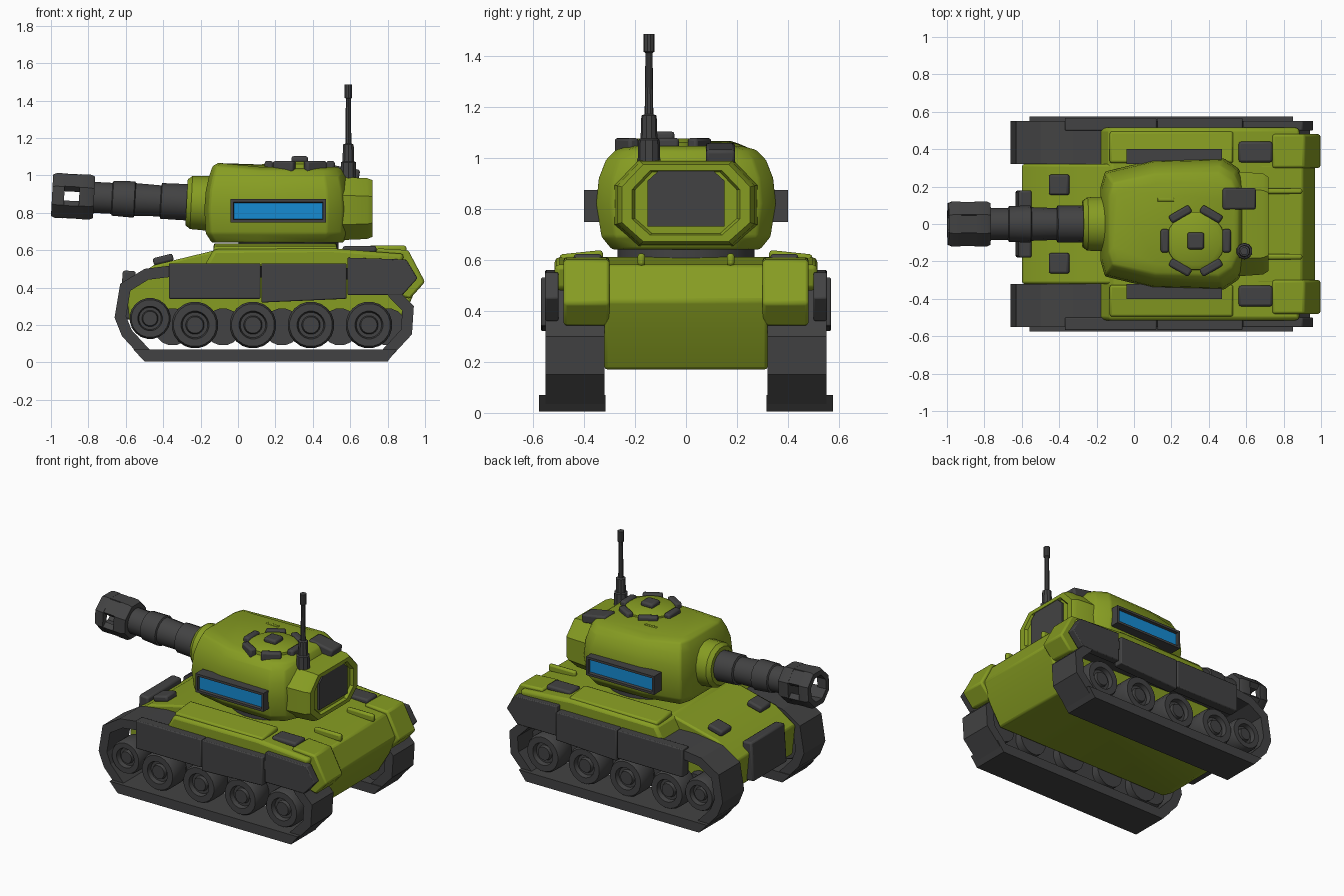
import bpy, bmesh, math
from mathutils import Matrix, Vector

cube = bpy.data.objects.get("Cube")
if cube:
    bpy.data.objects.remove(cube, do_unlink=True)


def material(name, rgb):
    m = bpy.data.materials.new(name)
    m.use_nodes = True
    m.diffuse_color = (*rgb, 1)
    bsdf = m.node_tree.nodes["Principled BSDF"]
    bsdf.inputs["Base Color"].default_value = (*rgb, 1)
    bsdf.inputs["Roughness"].default_value = 0.7
    return m


GREEN = material("olive_green", (0.24, 0.335, 0.016))
DARK = material("dark_grey", (0.055, 0.055, 0.056))
BLUE = material("window_blue", (0.008, 0.26, 0.65))


def finish(name, bm, mat, bevel=0.0, matrix=None, smooth=35, extra=()):
    bmesh.ops.recalc_face_normals(bm, faces=bm.faces)
    mesh = bpy.data.meshes.new(name)
    bm.to_mesh(mesh)
    bm.free()
    for m in (mat, *extra):
        mesh.materials.append(m)
    ob = bpy.data.objects.new(name, mesh)
    bpy.context.collection.objects.link(ob)
    if matrix:
        ob.matrix_world = matrix
    if bevel:
        mod = ob.modifiers.new("Bevel", 'BEVEL')
        mod.width, mod.segments, mod.limit_method = bevel, 2, 'ANGLE'
    bpy.ops.object.select_all(action='DESELECT')
    ob.select_set(True)
    bpy.context.view_layer.objects.active = ob
    bpy.ops.object.shade_smooth_by_angle(angle=math.radians(smooth))
    return ob


def loft(name, rings, mat, closed=False, **kw):
    """Bridge equal-sized loops of points; cap the ends unless closed."""
    bm = bmesh.new()
    loops = [[bm.verts.new(p) for p in ring] for ring in rings]
    pairs = list(zip(loops, loops[1:]))
    if closed:
        pairs.append((loops[-1], loops[0]))
    else:
        bm.faces.new(loops[0])
        bm.faces.new(loops[-1])
    for a, b in pairs:
        for i in range(len(a)):
            j = (i + 1) % len(a)
            bm.faces.new((a[i], a[j], b[j], b[i]))
    return finish(name, bm, mat, **kw)


def prism(name, profile, y0, y1, mat, **kw):
    return loft(name, [[(x, y, z) for x, z in profile] for y in (y0, y1)], mat, **kw)


def lathe(name, profile, n, mat, matrix, closed=False, **kw):
    turn = [(i + 0.5) * math.tau / n for i in range(n)]
    rings = [[(r * math.cos(a), r * math.sin(a), h) for a in turn] for r, h in profile]
    return loft(name, rings, mat, closed=closed, matrix=matrix, **kw)


def box(name, centre, size, mat, bevel=0.012, rot=None):
    bm = bmesh.new()
    bmesh.ops.create_cube(bm, size=1, matrix=Matrix.Diagonal((*size, 1)))
    return finish(name, bm, mat, bevel, Matrix.Translation(centre) @ (rot or Matrix()))


def inset_profile(pts, t):
    """Offset a counter-clockwise outline inward."""
    out = []
    for i, p in enumerate(pts):
        p, a, b = Vector(p), Vector(pts[i - 1]), Vector(pts[(i + 1) % len(pts)])
        d1, d2 = (p - a).normalized(), (b - p).normalized()
        n1, n2 = Vector((-d1.y, d1.x)), Vector((-d2.y, d2.x))
        out.append(p + (n1 + n2) * t / (1 + n1.dot(n2)))
    return out


def rot(deg, axis):
    return Matrix.Rotation(math.radians(deg), 4, axis)


# Hull
prism("hull", [(-.5, .17), (.83, .17), (.92, .32), (.97, .44), (.9, .58), (.5, .61), (-.12, .6),
               (-.45, .52), (-.6, .42), (-.58, .22)], -.32, .32, GREEN, bevel=.012)
prism("hull_deck", [(-.2, .48), (.86, .48), (.89, .58), (.5, .61), (-.13, .605)],
      -.515, .515, GREEN, bevel=.02)
box("front_plate", (-.59, 0, .36), (.07, .36, .26), DARK, rot=rot(4, 'Y'))

# Tracks, wheels and hull fittings on both sides
belt = [(-.5, .01), (.8, .01), (.93, .15), (.94, .3), (.86, .38), (.78, .5), (-.3, .525),
        (-.5, .5), (-.63, .42), (-.66, .24), (-.62, .14)]
wheel = [(.115, 0), (.125, .02), (.125, .13), (.115, .15), (.075, .15), (.068, .12),
         (.05, .12), (.044, .14)]
skirts = [[(-.37, .34), (.12, .34), (.12, .53), (-.37, .53)],
          [(.125, .32), (.58, .34), (.58, .53), (.125, .53)],
          [(.585, .36), (.88, .36), (.96, .45), (.9, .55), (.585, .56)]]
for s, side in ((1, "left"), (-1, "right")):
    loft(side + "_track", [[(x, s * y, z) for x, z in ring] for ring, y in
         ((belt, .32), (belt, .55), (inset_profile(belt, .06), .55), (inset_profile(belt, .06), .32))],
         DARK, closed=True, smooth=20)
    prism(side + "_track_base", [(-.5, .005), (.8, .005), (.85, .07), (-.56, .07)],
          s * .315, s * .575, DARK, smooth=20)
    for i, x in enumerate((-.47, -.23, .08, .39, .7)):
        k = .88 if i == 0 else 1
        m = Matrix.Translation((x, s * .385, .235 if i == 0 else .2))
        lathe(f"{side}_wheel_{i}", wheel, 20, DARK, m @ rot(-90 * s, 'X') @ Matrix.Diagonal((k, k, 1, 1)))
    for i, x in enumerate((-.35, -.08, .235, .545, .8)):
        lathe(f"{side}_inner_wheel_{i}", [(.1, 0), (.1, .06)], 16, DARK,
              Matrix.Translation((x, s * .33, .19)) @ rot(-90 * s, 'X'))
    for i, p in enumerate(skirts):
        prism(f"{side}_skirt_{i}", p, s * .5, s * (.552 if i == 2 else .568), DARK, bevel=.006)
    box(side + "_deck_panel", (.2, s * .41, .612), (.66, .17, .035), GREEN, rot=rot(-6 * s, 'X'))
    prism(side + "_rear_block", [(.84, .36), (.92, .34), (1, .43), (.91, .6), (.74, .61), (.74, .56)],
          s * .3, s * .48, GREEN, bevel=.012)
    box(side + "_rear_pad", (.65, s * .385, .605), (.18, .11, .035), DARK)
    box(side + "_front_pad", (-.4, s * .21, .55), (.11, .11, .04), DARK, rot=rot(-14, 'Y'))
    box(side + "_rear_rib", (.8, s * .175, .6), (.2, .03, .05), GREEN)

# Turret
lathe("turret_ring", [(.27, .59), (.27, .66)], 24, DARK, Matrix.Translation((.27, 0, 0)))
half = [(-.18, .19), (-.155, .275), (.1, .335), (.48, .345), (.56, .29), (.6, .2)]
plan = half + [(x, -y) for x, y in reversed(half)]
levels = [(.64, .9, .84), (.69, .98, .96), (.82, 1, 1.02), (.92, .98, .99), (.99, .94, .91),
          (1.03, .89, .8), (1.045, .82, .64)]
loft("turret", [[(.22 + (x - .22) * kx, y * ky, z + (.02 if z > 1 and x < -.1 else 0))
                 for x, y in plan] for z, kx, ky in levels],
     GREEN, bevel=.01, smooth=50)


def rear_ring(x, k):
    outline = [(.18, .66), (.27, .74), (.27, .89), (.18, .985)]
    pts = outline + [(-y, z) for y, z in reversed(outline)]
    return [(x, y * k, .825 + (z - .825) * k) for y, z in pts]


# Rear bustle with a recessed dark door
loft("turret_bustle", [rear_ring(.5, 1.05), rear_ring(.69, 1), rear_ring(.72, .93),
                       rear_ring(.72, .78), rear_ring(.7, .74)], GREEN)
door = [(.15, .73), (.15, .91), (.1, .955), (-.1, .955), (-.15, .91), (-.15, .73)]
loft("rear_door", [[(x, y, z) for y, z in door] for x in (.69, .716)], DARK)

# Side windows: frame with an inset blue pane
for s, side in ((1, "left"), (-1, "right")):
    bm = bmesh.new()
    bmesh.ops.create_cube(bm, size=1, matrix=Matrix.Translation((.215, s * .36, .81))
                          @ Matrix.Diagonal((.51, .08, .125, 1)))
    pane = max(bm.faces, key=lambda f: s * f.calc_center_median().y)
    bmesh.ops.inset_region(bm, faces=[pane], thickness=.022)
    bmesh.ops.inset_region(bm, faces=[pane], thickness=.005, depth=-.018)
    pane.material_index = 1
    finish(side + "_window", bm, DARK, extra=(BLUE,))

# Gun, tilted slightly upward
gun = Matrix.Translation((-.25, 0, .855)) @ rot(-87, 'Y')
lathe("mantlet", [(.15, -.12), (.145, 0), (.125, .025), (.1, .025)], 16, GREEN, gun)
lathe("barrel", [(.1, 0), (.098, .16), (.085, .165), (.09, .3), (.1, .305), (.095, .42),
                 (.085, .425), (.085, .54)], 14, DARK, gun)
lathe("muzzle_collar", [(.12, .52), (.13, .54), (.13, .6), (.085, .6)], 8, DARK, gun)
lathe("muzzle_ring", [(.13, .68), (.13, .725), (.12, .745), (.085, .745), (.085, .68)], 8,
      DARK, gun, closed=True)
for k in range(8):
    if k not in (2, 6):
        m = gun @ rot(45 * k, 'Z') @ Matrix.Translation((.1, 0, .64))
        box(f"muzzle_post_{k}", (0, 0, 0), (.038, .092, .1), DARK, 0).matrix_world = m

# Commander's cupola
spot = Matrix.Translation((.33, -.09, 0))
lathe("cupola", [(.16, 1.0), (.155, 1.06), (.13, 1.075)], 20, GREEN, spot)
for k in range(6):
    m = spot @ rot(60 * k, 'Z') @ Matrix.Translation((.165, 0, 1.045))
    box(f"cupola_block_{k}", (0, 0, 0), (.045, .125, .065), DARK).matrix_world = m
box("cupola_hatch", (.33, -.09, 1.085), (.09, .09, .035), DARK)
box("roof_handle", (.17, .13, 1.05), (.09, .02, .02), GREEN, .004)
box("roof_pad", (.56, .135, 1.015), (.18, .115, .06), DARK, rot=rot(10, 'Y'))

# Antenna
lathe("antenna", [(.045, .96), (.042, 1.07), (.033, 1.075), (.03, 1.165), (.017, 1.17),
                  (.014, 1.41), (.021, 1.415), (.021, 1.485)], 10, DARK,
      Matrix.Translation((.59, -.145, 0)))
